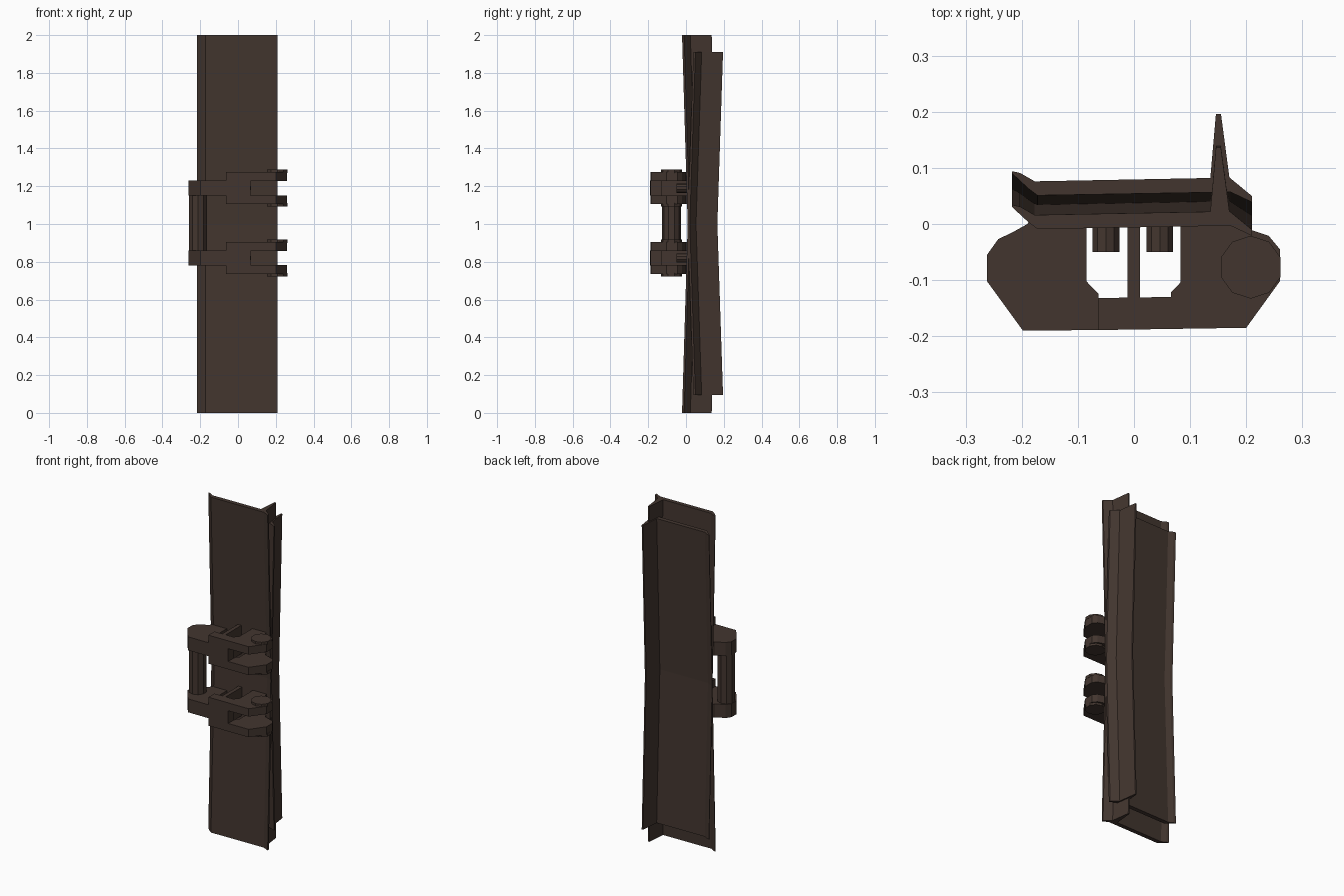
import bpy, bmesh, math

if "Cube" in bpy.data.objects:
    bpy.data.objects.remove(bpy.data.objects["Cube"])

mat = bpy.data.materials.new("dark brown steel")
mat.diffuse_color = (0.055, 0.036, 0.028, 1)
mat.use_nodes = True
mat.node_tree.nodes["Principled BSDF"].inputs["Base Color"].default_value = mat.diffuse_color


def loft(name, profile, sections):
    """Skin one xy profile through (z, y offset) sections, capped at both ends."""
    bm = bmesh.new()
    rings = [[bm.verts.new((x, y + dy, z)) for x, y in profile] for z, dy in sections]
    n = len(profile)
    for a, b in zip(rings, rings[1:]):
        for i in range(n):
            j = (i + 1) % n
            bm.faces.new((a[i], a[j], b[j], b[i]))
    bm.faces.new(rings[0][::-1])
    bm.faces.new(rings[-1])
    bmesh.ops.recalc_face_normals(bm, faces=bm.faces)
    me = bpy.data.meshes.new(name)
    bm.to_mesh(me)
    bm.free()
    me.materials.append(mat)
    ob = bpy.data.objects.new(name, me)
    bpy.context.collection.objects.link(ob)
    return ob


def prism(name, profile, z0, z1):
    return loft(name, profile, [(z0, 0), (z1, 0)])


def circle(cx, cy, r, n):
    return [(cx + r * math.cos(2 * math.pi * (i + .5) / n),
             cy + r * math.sin(2 * math.pi * (i + .5) / n)) for i in range(n)]


# plate cross-section with lips and a tall grouser fin
plate = [(-0.217, 0.06), (-0.188, 0.033), (-0.172, 0.021), (0.172, 0.027), (0.21, 0.009),
         (0.21, 0.02), (0.17, 0.053), (0.155, 0.166), (0.146, 0.166), (0.136, 0.052),
         (-0.177, 0.046), (-0.203, 0.061), (-0.217, 0.064)]
# two crossing bent plates that meet at mid height
loft("inner_plate", plate, [(0.0, -0.03), (1.0, 0), (2.0, -0.03)])
loft("outer_plate", plate, [(0.095, 0.03), (1.0, 0), (1.91, 0.03)])

# link outlines
knuckle = [(-0.085, 0.035), (-0.17, 0.035), (-0.19, 0.0), (-0.215, -0.014), (-0.242, -0.027),
           (-0.262, -0.055), (-0.262, -0.102), (-0.198, -0.19), (-0.063, -0.189),
           (-0.063, -0.125), (-0.085, -0.102)]
bar = [(-0.063, -0.132), (-0.063, -0.189), (0.066, -0.187), (0.066, -0.13)]
prong = [(0.083, 0.035), (0.083, -0.104), (0.066, -0.122), (0.066, -0.187), (0.2, -0.185),
         (0.26, -0.102), (0.26, -0.045), (0.24, -0.021), (0.21, -0.011), (0.18, 0.0), (0.165, 0.035)]
rib = [(-0.012, 0.035), (-0.012, -0.14), (0.011, -0.14), (0.011, 0.035)]

for side, zc in (("upper", 1.19), ("lower", 0.82)):
    prism(side + "_left_knuckle", knuckle, zc - 0.04, zc + 0.04)
    prism(side + "_cross_bar", bar, zc - 0.085, zc + 0.085)
    prism(side + "_window_rib", rib, zc - 0.085, zc + 0.085)
    for tag, s in (("top", 1), ("bottom", -1)):
        z0, z1 = sorted((zc + s * 0.038, zc + s * 0.085))
        prism(f"{side}_{tag}_prong", prong, z0, z1)
        z0, z1 = sorted((zc + s * 0.08, zc + s * 0.098))
        prism(f"{side}_{tag}_pin_cap", circle(0.208, -0.077, 0.056, 10), z0, z1)
    # bolts behind the windows, pointing forward
    for tag, x in (("left", -0.05), ("right", 0.046)):
        bolt = prism(f"{side}_{tag}_bolt", circle(0, 0, 0.025, 10), 0, 0.085)
        bolt.rotation_euler = (math.pi / 2, 0, 0)
        bolt.location = (x, 0.035, zc)

# pin joining the two left knuckles
prism("link_pin", circle(-0.212, -0.077, 0.05, 10), 0.84, 1.17)
